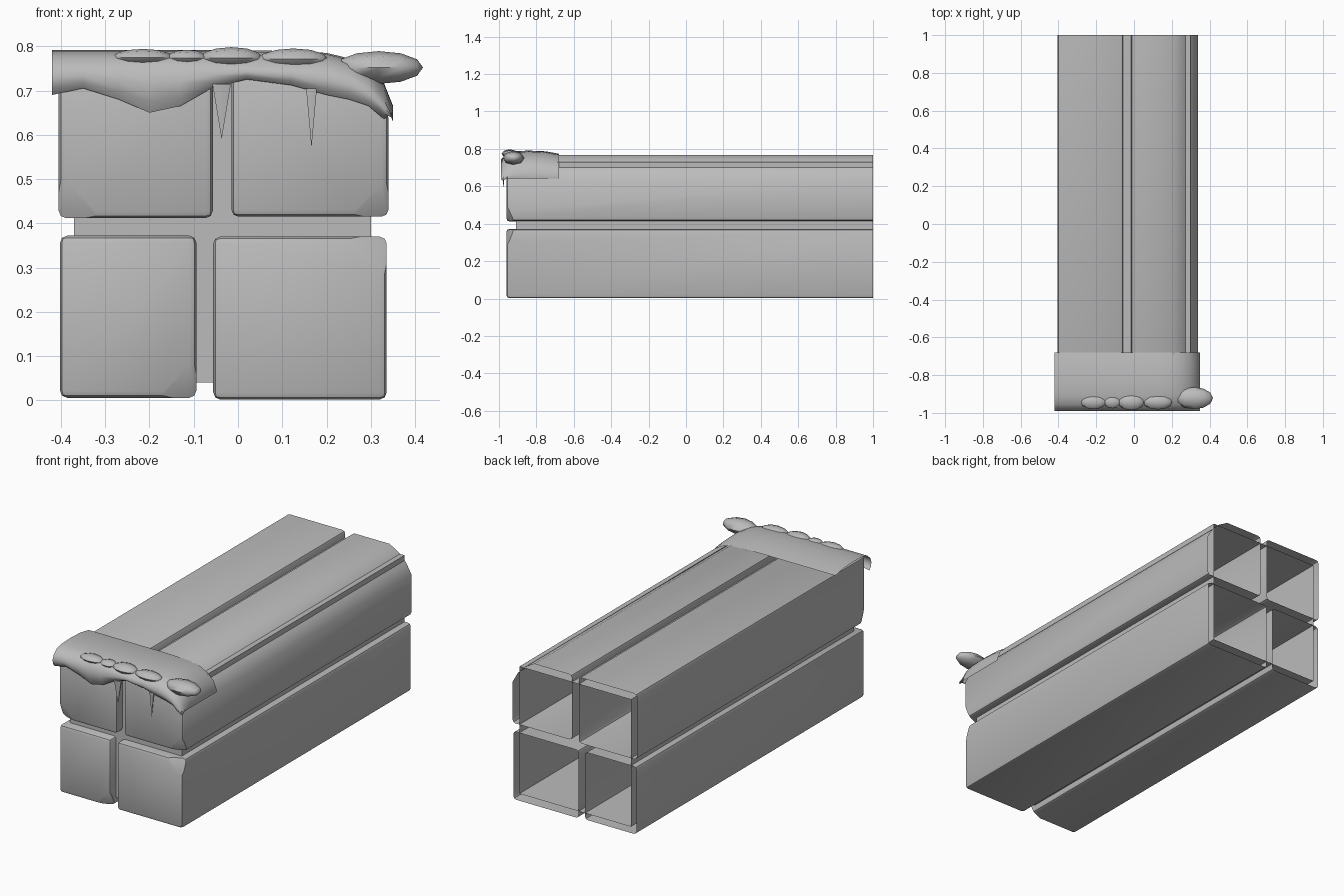
import bpy, bmesh, math
from mathutils import Vector

cube = bpy.data.objects.get("Cube")
if cube:
    bpy.data.objects.remove(cube, do_unlink=True)

stone = bpy.data.materials.new("stone_grey")
stone.use_nodes = True
GREY = (0.5, 0.5, 0.5, 1)
stone.diffuse_color = GREY
stone.node_tree.nodes["Principled BSDF"].inputs["Base Color"].default_value = GREY

BACK = 1.0


def finish(bm, name, angle=35):
    """Turn a bmesh into a shaded object."""
    mesh = bpy.data.meshes.new(name)
    bm.to_mesh(mesh)
    bm.free()
    mesh.materials.append(stone)
    obj = bpy.data.objects.new(name, mesh)
    bpy.context.collection.objects.link(obj)
    bpy.ops.object.select_all(action='DESELECT')
    obj.select_set(True)
    bpy.context.view_layer.objects.active = obj
    bpy.ops.object.shade_smooth_by_angle(angle=math.radians(angle))
    return obj


def at_back(item):
    return all(v.co.y > BACK - 0.001 for v in item.verts)


def open_box(name, x0, x1, z0, z1, front, bevel=0, round_top=0, chip=None):
    """Long box without a back; chip = (x side, z side, size, depth)."""
    bm = bmesh.new()
    bmesh.ops.create_cube(bm, size=1)
    for v in bm.verts:
        v.co = (x1 if v.co.x > 0 else x0,
                BACK if v.co.y > 0 else front,
                z1 if v.co.z > 0 else z0)
    if round_top:
        edge = [e for e in bm.edges
                if all(v.co.x == e.verts[0].co.x and v.co.x > (x0 + x1) / 2
                       and v.co.z > (z0 + z1) / 2 for v in e.verts)]
        bmesh.ops.bevel(bm, geom=edge, offset=round_top, segments=3,
                        profile=0.36, affect='EDGES')
    if bevel:
        edges = [e for e in bm.edges if not at_back(e)
                 and e.calc_face_angle() > math.radians(40)]
        bmesh.ops.bevel(bm, geom=edges, offset=bevel, segments=2,
                        profile=0.5, affect='EDGES')
    if chip:
        sx, sz, size, depth = chip
        corner = Vector((x1 if sx > 0 else x0, front, z1 if sz > 0 else z0))
        bmesh.ops.bisect_plane(
            bm, geom=bm.verts[:] + bm.edges[:] + bm.faces[:],
            plane_co=corner + Vector((0, depth, 0)),
            plane_no=Vector((sx / size, -1 / depth, sz / size)).normalized(),
            clear_outer=True)
        bmesh.ops.holes_fill(bm, edges=[e for e in bm.edges if e.is_boundary])
    bmesh.ops.recalc_face_normals(bm, faces=bm.faces[:])
    bmesh.ops.delete(bm, geom=[f for f in bm.faces if at_back(f)],
                     context='FACES_ONLY')
    return finish(bm, name)


# Mortar core and the four stone blocks around it
open_box("mortar_core", -0.37, 0.30, 0.04, 0.73, -0.91)
open_box("upper_block_a", -0.405, -0.057, 0.412, 0.768, -0.96, 0.016,
         chip=(-1, -1, 0.10, 0.04))
open_box("upper_block_b", -0.015, 0.34, 0.415, 0.768, -0.96, 0.016,
         round_top=0.13, chip=(1, -1, 0.09, 0.04))
open_box("lower_block_a", -0.402, -0.094, 0.006, 0.372, -0.96, 0.016,
         chip=(1, -1, 0.09, 0.04))
open_box("lower_block_b", -0.056, 0.336, 0.002, 0.370, -0.96, 0.016,
         chip=(1, 1, 0.10, 0.04))

# Draped cover: stations across the width as (x, hem height, drop of the top)
stations = [(-0.42, 0.69, 0.0), (-0.35, 0.705, 0.0), (-0.27, 0.68, 0.0),
            (-0.20, 0.65, 0.0), (-0.13, 0.665, 0.0), (-0.06, 0.705, 0.0),
            (0.02, 0.725, 0.0), (0.12, 0.712, 0.002), (0.20, 0.69, 0.006),
            (0.25, 0.68, 0.018), (0.295, 0.665, 0.042),
            (0.33, 0.635, 0.075), (0.35, 0.65, 0.125)]
ridge = [(-0.68, 0.774), (-0.75, 0.787), (-0.84, 0.791), (-0.91, 0.788),
         (-0.955, 0.777), (-0.98, 0.755)]
bm = bmesh.new()
rows = []
for x, hem, drop in stations:
    row = [(x, y, z - drop) for y, z in ridge]
    last = row[-1][2]
    row += [(x, -0.99, last + (hem - last) * 0.4),
            (x, -0.985, last + (hem - last) * 0.75), (x, -0.972, hem)]
    rows.append([bm.verts.new(p) for p in row])
for a, b in zip(rows, rows[1:]):
    for i in range(len(a) - 1):
        bm.faces.new((a[i], a[i + 1], b[i + 1], b[i]))
# Side flap hanging over the rounded corner
flap = [bm.verts.new((0.347, v.co.y, 0.642)) for v in rows[-1][:6]]
for i in range(5):
    bm.faces.new((rows[-1][i], rows[-1][i + 1], flap[i + 1], flap[i]))
bmesh.ops.recalc_face_normals(bm, faces=bm.faces[:])
finish(bm, "draped_cover", 60)

# Row of pebbles along the front ridge: x, y, z and half sizes
pebbles = [(-0.215, -0.942, 0.775, 0.068, 0.038, 0.019),
           (-0.115, -0.942, 0.774, 0.045, 0.034, 0.018),
           (-0.015, -0.942, 0.774, 0.070, 0.044, 0.024),
           (0.125, -0.942, 0.771, 0.078, 0.040, 0.024),
           (0.318, -0.922, 0.752, 0.100, 0.058, 0.037)]
for n, (x, y, z, rx, ry, rz) in enumerate(pebbles):
    bm = bmesh.new()
    bmesh.ops.create_uvsphere(bm, u_segments=8, v_segments=6, radius=1)
    for v in bm.verts:
        a, b, c = v.co
        v.co = (x + c * rx, y + a * ry, z + b * rz)
    bmesh.ops.recalc_face_normals(bm, faces=bm.faces[:])
    finish(bm, f"pebble_{n + 1}", 60)

# Thin drips below the hem: x, top, tip and radius
for n, (x, top, tip, r) in enumerate([(-0.037, 0.715, 0.59, 0.024),
                                      (0.166, 0.705, 0.57, 0.014)]):
    bm = bmesh.new()
    bmesh.ops.create_cone(bm, segments=6, radius1=r, radius2=0,
                          depth=top - tip, cap_ends=True)
    for v in bm.verts:
        v.co = (x + v.co.x, -0.976 + v.co.y * 0.4, (top + tip) / 2 - v.co.z)
    bmesh.ops.recalc_face_normals(bm, faces=bm.faces[:])
    finish(bm, f"drip_{n + 1}", 60)
